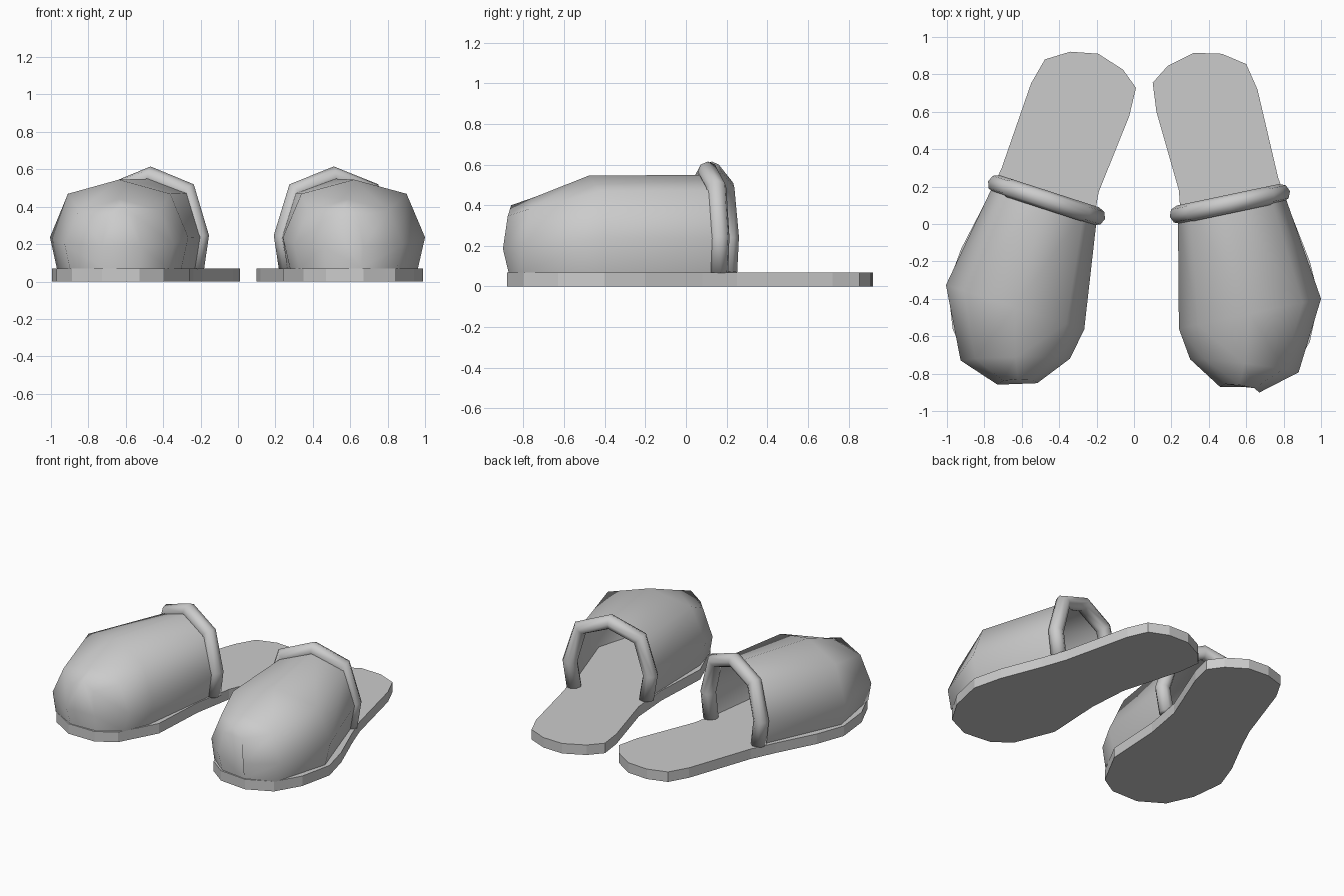
import bpy, bmesh, math
from mathutils import Matrix, Vector

if "Cube" in bpy.data.objects:
    bpy.data.objects.remove(bpy.data.objects["Cube"], do_unlink=True)

grey = bpy.data.materials.new("plain grey")
grey.use_nodes = True
grey.diffuse_color = (0.6, 0.6, 0.6, 1)
grey.node_tree.nodes["Principled BSDF"].inputs["Base Color"].default_value = grey.diffuse_color

SOLE_TOP = 0.07
# Arch profile: fraction across the foot, fraction of the height
ARCH = [(0.05, 0), (0, 0.35), (0.13, 0.84), (0.5, 1), (0.87, 0.84), (1, 0.35), (0.95, 0)]
# Left sole outline, from the outer heel round the toe
SOLE = [(0.66, 0.72), (0.6, 0.855), (0.47, 0.91), (0.32, 0.915), (0.18, 0.845),
        (0.1, 0.755), (0.12, 0.6), (0.24, 0.18), (0.26, -0.1), (0.24, -0.5),
        (0.35, -0.77), (0.47, -0.86), (0.67, -0.88), (0.84, -0.8), (0.94, -0.63),
        (0.99, -0.4), (0.94, -0.2), (0.83, 0.08), (0.77, 0.25)]


def arch(inner, outer, top, lean=0.0):
    """Arch of points from the inner to the outer side of the foot."""
    a, b = Vector((*inner, 0)), Vector((*outer, 0))
    return [a.lerp(b, t) + Vector((0, lean * h, SOLE_TOP + (top - SOLE_TOP) * h))
            for t, h in ARCH]


def finish(name, bm, place, smooth):
    bm.transform(place)
    bmesh.ops.recalc_face_normals(bm, faces=bm.faces)
    for f in bm.faces:
        f.smooth = smooth
    mesh = bpy.data.meshes.new(name)
    bm.to_mesh(mesh)
    bm.free()
    mesh.materials.append(grey)
    obj = bpy.data.objects.new(name, mesh)
    bpy.context.collection.objects.link(obj)
    return obj


def loft(bm, rings, closed):
    rows = [[bm.verts.new(p) for p in ring] for ring in rings]
    n = len(rows[0])
    for a, b in zip(rows, rows[1:]):
        for i in range(n if closed else n - 1):
            j = (i + 1) % n
            bm.faces.new((a[i], a[j], b[j], b[i]))
    return rows


def slipper(side, place):
    # Sole: extruded flat outline
    bm = bmesh.new()
    base = bm.faces.new([bm.verts.new((x, y, 0)) for x, y in SOLE])
    top = bmesh.ops.extrude_face_region(bm, geom=[base])["geom"]
    bmesh.ops.translate(bm, vec=(0, 0, SOLE_TOP),
                        verts=[v for v in top if isinstance(v, bmesh.types.BMVert)])
    finish(side + "_sole", bm, place, False)

    # Upper: arches from the opening to a closed toe
    bm = bmesh.new()
    rows = loft(bm, [arch((0.235, 0.05), (0.8, 0.17), 0.55),
                     arch((0.24, -0.56), (1.0, -0.4), 0.545),
                     arch((0.3, -0.73), (0.88, -0.8), 0.44, 0.02),
                     arch((0.46, -0.885), (0.67, -0.915), 0.4, 0.04)], False)
    for v in (rows[-1][0], rows[-1][-1]):
        v.co.y += 0.04
    bm.faces.new(rows[-1])
    finish(side + "_upper", bm, place, True)

    # Cuff: round tube following the opening
    path = arch((0.24, 0.05), (0.785, 0.165), 0.565)
    across = (path[-1] - path[0]).normalized()
    along = across.cross(Vector((0, 0, 1)))
    rings = []
    for i, p in enumerate(path):
        before = (p - path[i - 1]).normalized() if i else Vector((0, 0, 1))
        after = (path[i + 1] - p).normalized() if i < len(path) - 1 else Vector((0, 0, -1))
        out = along.cross(before + after).normalized()
        rings.append([p + 0.05 * (math.cos(k * math.tau / 8) * along
                                  + math.sin(k * math.tau / 8) * out) for k in range(8)])
    bm = bmesh.new()
    rows = loft(bm, rings, True)
    bm.faces.new(rows[0])
    bm.faces.new(rows[-1])
    finish(side + "_cuff", bm, place, True)


slipper("left", Matrix.Identity(4))
# The right slipper is mirrored and turned out a little further
slipper("right", Matrix.Translation((0.031, -0.033, 0))
        @ Matrix.Rotation(math.radians(-6), 4, "Z") @ Matrix.Scale(-1, 4, (1, 0, 0)))
